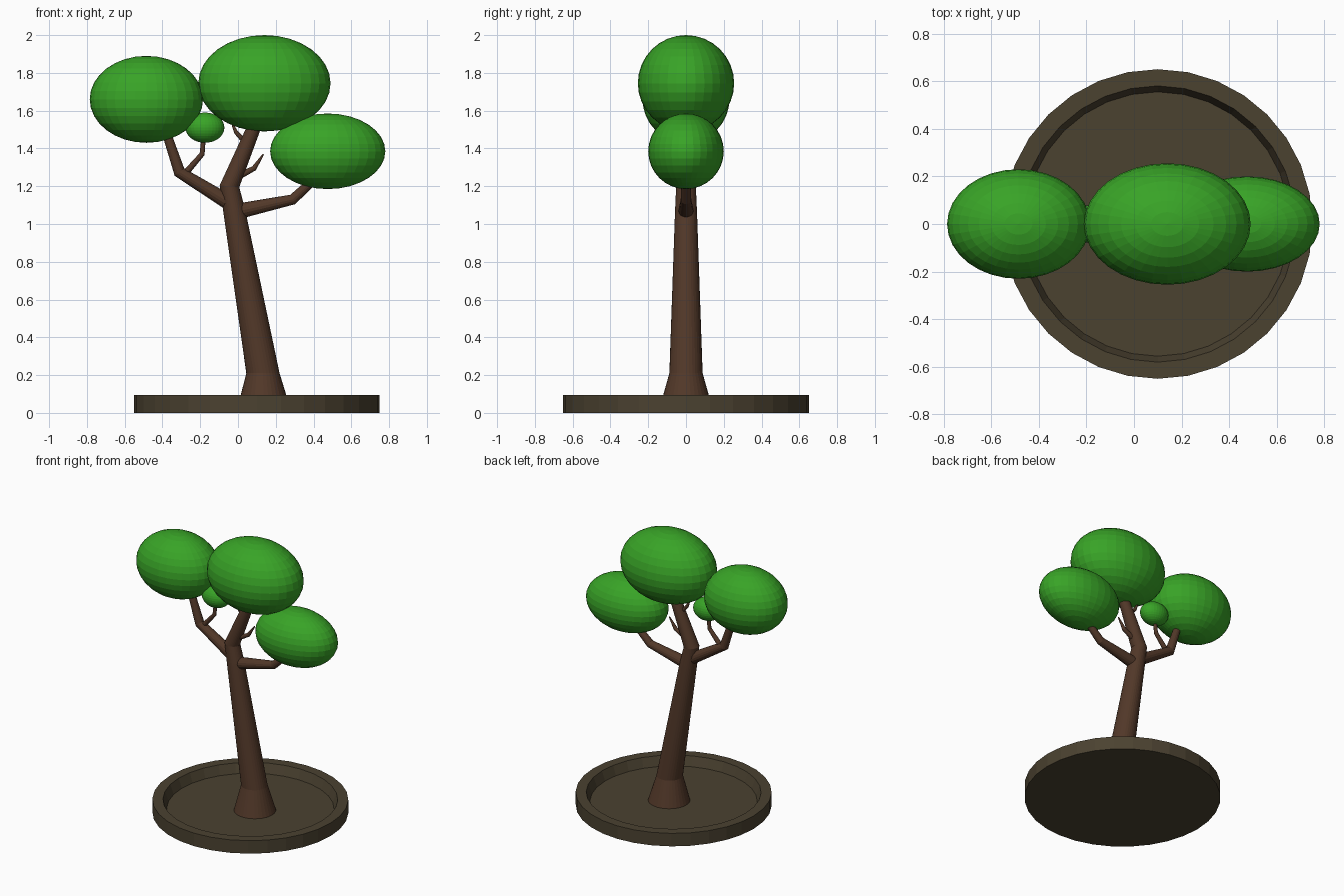
import bpy, bmesh, math
from mathutils import Vector, Matrix

if "Cube" in bpy.data.objects:
    bpy.data.objects.remove(bpy.data.objects["Cube"])


def material(name, color):
    m = bpy.data.materials.new(name)
    m.diffuse_color = (*color, 1)
    m.use_nodes = True
    m.node_tree.nodes["Principled BSDF"].inputs["Base Color"].default_value = m.diffuse_color
    return m


BARK = material("bark", (0.085, 0.04, 0.022))
LEAF = material("leaf", (0.04, 0.37, 0.02))
SOIL = material("dish_brown", (0.07, 0.054, 0.03))


def finish(name, bm, mat):
    bmesh.ops.recalc_face_normals(bm, faces=bm.faces)
    me = bpy.data.meshes.new(name)
    bm.to_mesh(me)
    bm.free()
    me.materials.append(mat)
    ob = bpy.data.objects.new(name, me)
    bpy.context.collection.objects.link(ob)
    return ob


def limb(name, pts, sides=16):
    """Tapered tube through (x, z, radius) points in the y = 0 plane."""
    bm = bmesh.new()
    P = [Vector((x, 0, z)) for x, z, r in pts]
    rings = []
    for i, p in enumerate(P):
        t = Vector()
        if i > 0:
            t += (p - P[i - 1]).normalized()
        if i < len(P) - 1:
            t += (P[i + 1] - p).normalized()
        if name == "trunk" and i < 2:
            t = Vector((0, 0, 1))          # level root flare
        t.normalize()
        side = Vector((0, 1, 0))
        other = side.cross(t)
        r = pts[i][2]
        rings.append([bm.verts.new(p + r * (math.cos(a) * other + math.sin(a) * side))
                      for a in (2 * math.pi * k / sides for k in range(sides))])
    for a, b in zip(rings, rings[1:]):
        for k in range(sides):
            j = (k + 1) % sides
            bm.faces.new((a[k], a[j], b[j], b[k]))
    bm.faces.new(rings[0])
    bm.faces.new(rings[-1])
    return finish(name, bm, BARK)


def foliage(name, x, z, rx, r):
    bm = bmesh.new()
    bmesh.ops.create_uvsphere(bm, u_segments=32, v_segments=16, radius=1)
    bm.transform(Matrix.Translation((x, 0, z)) @ Matrix.Diagonal((rx, r, r, 1)))
    return finish(name, bm, LEAF)


# Shallow dish: rings from underside, over the rim, to the sunken floor
bm = bmesh.new()
rings = []
for r, z in [(0.65, 0), (0.65, 0.095), (0.58, 0.095), (0.555, 0.027)]:
    rings.append([bm.verts.new((0.1 + r * math.sin(a), r * math.cos(a), z))
                  for a in (2 * math.pi * k / 32 for k in range(32))])
for a, b in zip(rings, rings[1:]):
    for k in range(32):
        j = (k + 1) % 32
        bm.faces.new((a[k], a[j], b[j], b[k]))
bm.faces.new(rings[0])
bm.faces.new(rings[-1])
finish("dish", bm, SOIL)

# Trunk, branches and twigs
limb("trunk", [(0.137, 0.025, 0.14), (0.132, 0.21, 0.088), (-0.02, 1.07, 0.058),
               (-0.045, 1.2, 0.052), (0.08, 1.5, 0.037), (0.11, 1.6, 0.03)], 32)
limb("left_branch", [(-0.01, 1.09, 0.042), (-0.31, 1.275, 0.032), (-0.385, 1.5, 0.023)])
limb("right_branch", [(-0.01, 1.065, 0.042), (0.29, 1.13, 0.028), (0.42, 1.25, 0.022)])
limb("left_twig", [(-0.29, 1.255, 0.018), (-0.19, 1.37, 0.014), (-0.18, 1.48, 0.011)])
limb("middle_twig", [(-0.01, 1.245, 0.018), (0.085, 1.295, 0.014), (0.135, 1.37, 0.004)])
limb("upper_twig", [(0.05, 1.42, 0.015), (-0.01, 1.485, 0.011), (-0.03, 1.53, 0.005)])

# Foliage clumps
foliage("left_foliage", -0.485, 1.66, 0.3, 0.23)
foliage("top_foliage", 0.14, 1.745, 0.35, 0.255)
foliage("right_foliage", 0.475, 1.385, 0.305, 0.2)
foliage("small_foliage", -0.175, 1.51, 0.103, 0.08)
